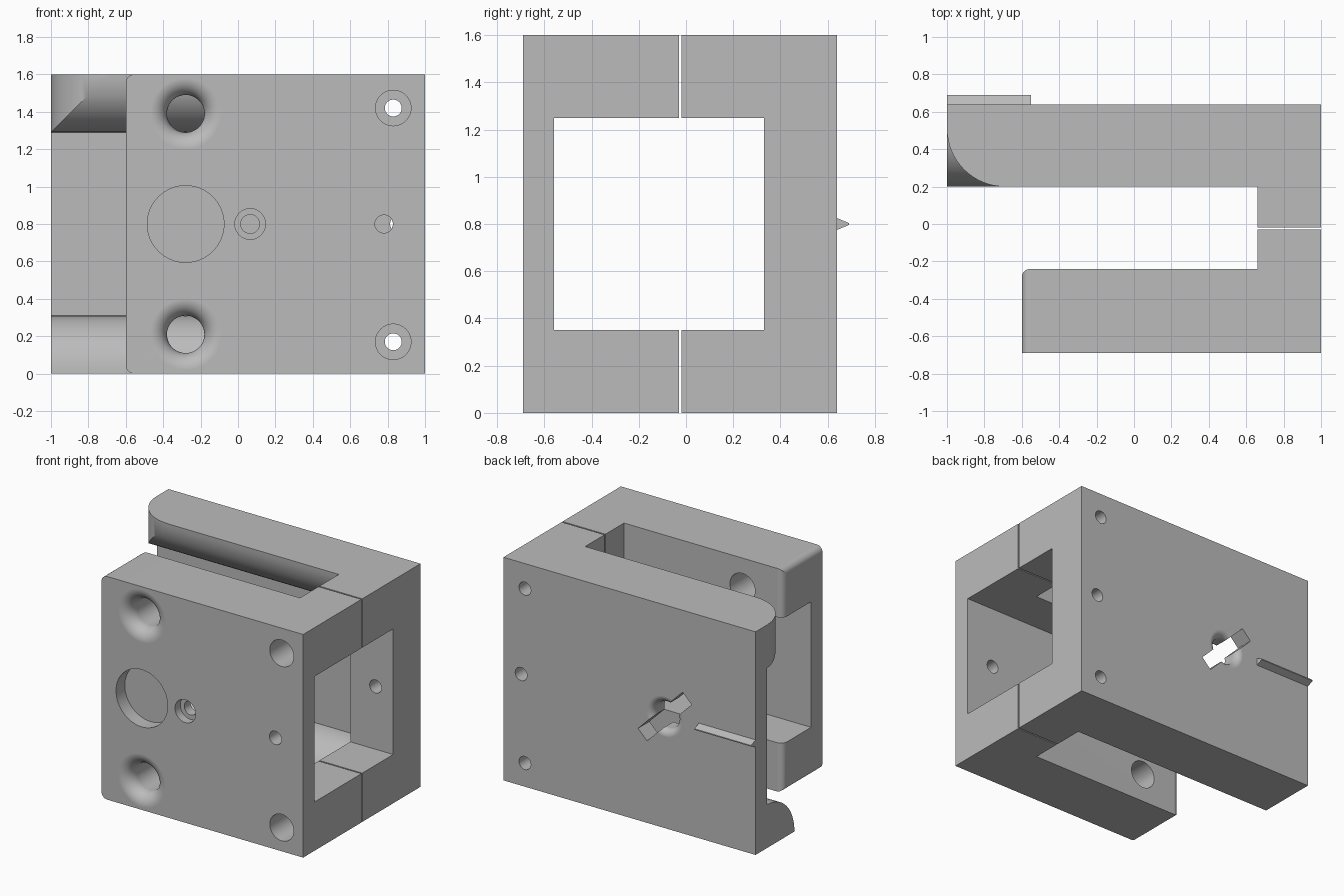
import bpy, bmesh
from math import sin, cos, pi, radians
from mathutils import Matrix

default = bpy.data.objects.get("Cube")
if default:
    bpy.data.objects.remove(default, do_unlink=True)

grey = bpy.data.materials.new("plain_grey")
grey.use_nodes = True
colour = (0.5, 0.5, 0.5, 1)
grey.diffuse_color = colour
grey.node_tree.nodes["Principled BSDF"].inputs["Base Color"].default_value = colour

HEIGHT = 1.6
HALF = HEIGHT / 2


def finish(name, bm):
    bmesh.ops.recalc_face_normals(bm, faces=bm.faces)
    mesh = bpy.data.meshes.new(name)
    bm.to_mesh(mesh)
    bm.free()
    mesh.materials.append(grey)
    obj = bpy.data.objects.new(name, mesh)
    bpy.context.collection.objects.link(obj)
    return obj


def loft(rings):
    """Join rings of points into a closed solid."""
    bm = bmesh.new()
    rows = [[bm.verts.new(p) for p in ring] for ring in rings]
    n = len(rows[0])
    for a, b in zip(rows, rows[1:]):
        for i in range(n):
            j = (i + 1) % n
            bm.faces.new((a[i], a[j], b[j], b[i]))
    bm.faces.new(rows[0])
    bm.faces.new(rows[-1])
    return bm


def prism_x(profile, lo, hi):
    return loft([[(x, y, z) for y, z in profile] for x in (lo, hi)])


def prism_z(profile, lo, hi):
    return loft([[(x, y, z) for x, y in profile] for z in (lo, hi)])


def box(x0, x1, y0, y1, z0, z1):
    return prism_z([(x0, y0), (x1, y0), (x1, y1), (x0, y1)], z0, z1)


def turned(x, z, profile, sides=48):
    """Round solid about a y axis from (radius, y) pairs."""
    turn = [2 * pi * i / sides for i in range(sides)]
    return loft([[(x + r * cos(t), y, z + r * sin(t)) for t in turn] for r, y in profile])


def flared(x, z, hole, fillet, face, end):
    """Hole whose mouth blends smoothly into the outer face."""
    side = 1 if end > face else -1
    wide = hole + fillet
    arc = [(wide - fillet * sin(t), face + side * fillet * (1 - cos(t)))
           for t in (pi / 2 * i / 10 for i in range(11))]
    return turned(x, z, [(wide, face - side * 0.1)] + arc + [(hole, end)])


def cut(target, bm):
    cutter = finish("cutter", bm)
    cutter.hide_render = True
    mod = target.modifiers.new("cut", 'BOOLEAN')
    mod.operation, mod.solver, mod.object = 'DIFFERENCE', 'EXACT', cutter
    bpy.context.view_layer.objects.active = target
    bpy.ops.object.modifier_apply(modifier=mod.name)
    bpy.data.objects.remove(cutter, do_unlink=True)


def smooth(obj):
    bpy.ops.object.select_all(action='DESELECT')
    obj.select_set(True)
    bpy.context.view_layer.objects.active = obj
    bpy.ops.object.shade_smooth_by_angle(angle=radians(30))
    mod = obj.modifiers.new("even_normals", 'WEIGHTED_NORMAL')
    mod.keep_sharp = True


def window():
    return box(-1.2, 1.2, -0.56, 0.33, 0.35, 1.25)


# Front half: L-shaped block with softened free end
bm = prism_z([(-0.6, -0.69), (1, -0.69), (1, -0.03), (0.66, -0.03),
              (0.66, -0.24), (-0.6, -0.24)], 0, HEIGHT)
soft = [e for e in bm.edges
        if all(v.co.x < -0.59 for v in e.verts) and any(v.co.y > -0.3 for v in e.verts)]
bmesh.ops.bevel(bm, geom=soft, offset=0.045, segments=6, profile=0.5, affect='EDGES')
front = finish("front_half", bm)
cut(front, window())

# Flared holes and counterbored bolt holes, above and below the middle
for z in (0.21, HEIGHT - 0.21):
    cut(front, flared(-0.28, z, 0.1, 0.09, -0.69, -0.1))
for z in (0.17, 1.42):
    cut(front, turned(0.83, z, [(0.095, -0.8), (0.095, -0.35), (0.045, -0.35), (0.045, 0.1)]))

# Round recess, small stepped hole and side hole on the middle line
cut(front, turned(-0.28, HALF, [(0.205, -0.8), (0.205, -0.59)], 64))
cut(front, turned(0.065, HALF, [(0.082, -0.8), (0.082, -0.63), (0.05, -0.63), (0.05, -0.5)]))
cut(front, turned(0.78, HALF, [(0.048, -0.8), (0.048, -0.5)]))
smooth(front)

# Back half: block with a channel between two rounded lips
R = 0.31
FLOOR = 0.51
steps = [pi / 2 * i / 16 for i in range(17)]
low = [(FLOOR - R * cos(t), R * sin(t)) for t in steps]
high = [(y, HEIGHT - z) for y, z in reversed(low)]
channel = [(-0.2, -0.1), (0.2, -0.1)] + low + high + [(0.2, 1.7), (-0.2, 1.7)]
back = finish("back_half", box(-1, 1, -0.02, 0.64, 0, HEIGHT))
cut(back, prism_x(channel, -1.2, 0.66))
cut(back, box(0.5, 1.2, -0.3, 0.33, 0.35, 1.25))

# Upper lip corner rounded off
corner = [(-1 + R - R * cos(t), FLOOR - R * sin(t)) for t in steps]
cut(back, prism_z(corner + [(-1 + R, 0.1), (-1.1, 0.1), (-1.1, FLOOR)], HALF, 1.7))

# Bolt holes and side hole
for x, z in ((0.83, 0.17), (0.83, 1.42), (0.86, HALF)):
    cut(back, turned(x, z, [(0.047, -0.2), (0.047, 0.8)]))

# Keyhole: flared round hole with a slanted slot
cut(back, flared(-0.28, HALF, 0.095, 0.05, 0.64, 0.4))
slot = box(-0.25, 0.25, 0.4, 0.8, -0.05, 0.05)
slot.transform(Matrix.Translation((-0.28, 0, HALF)) @ Matrix.Rotation(pi / 4, 4, 'Y'))
cut(back, slot)
smooth(back)

# Pointer ridge on the back face
finish("pointer_ridge", prism_x([(0.63, 0.772), (0.64, 0.775), (0.69, 0.796),
                                 (0.69, 0.804), (0.64, 0.825), (0.63, 0.828)], -1, -0.55))
